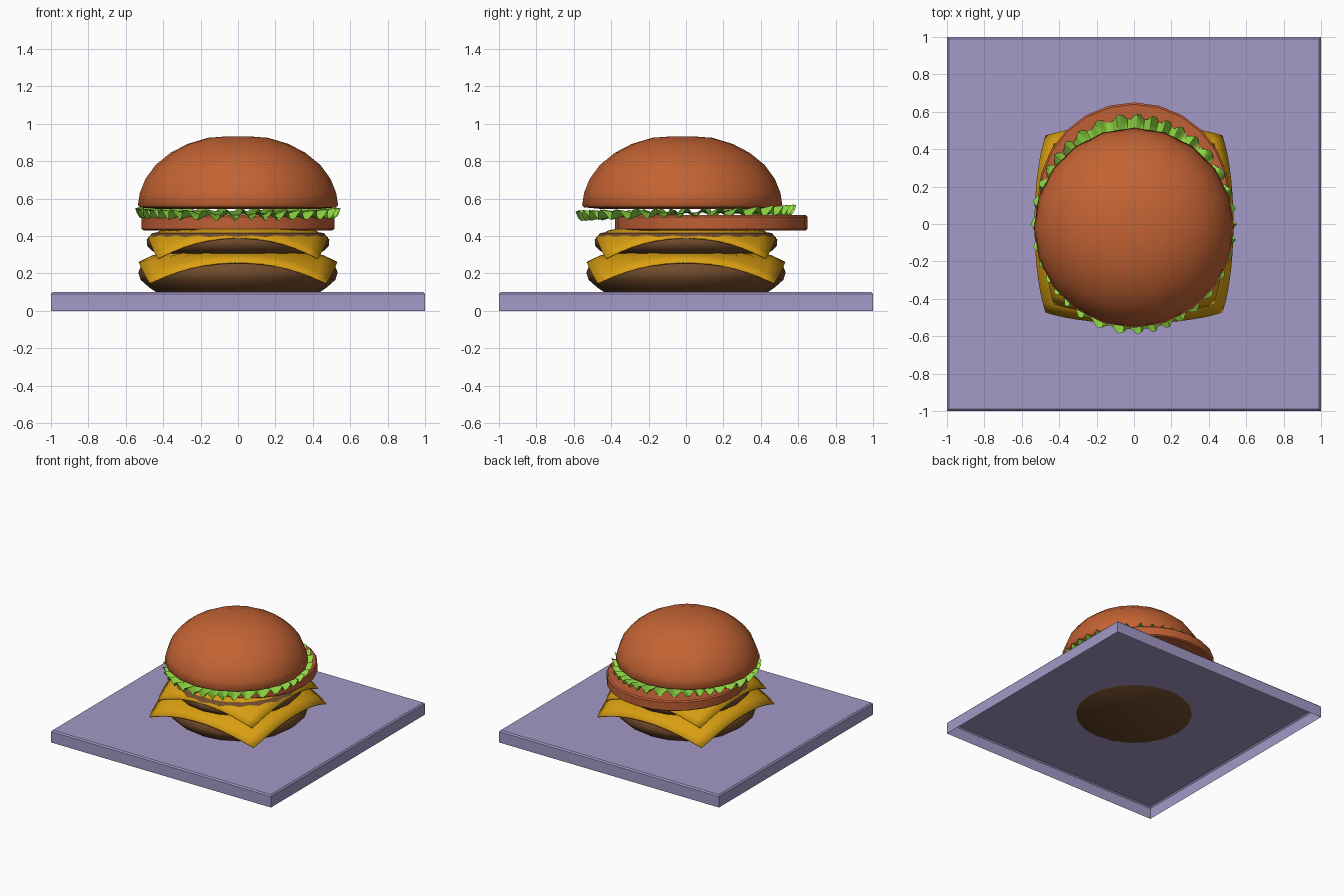
import bpy, bmesh, math
from math import sin, cos, pi

if "Cube" in bpy.data.objects:
    bpy.data.objects.remove(bpy.data.objects["Cube"])


def material(name, rgb):
    m = bpy.data.materials.new(name)
    m.diffuse_color = (*rgb, 1)
    m.use_nodes = True
    m.node_tree.nodes["Principled BSDF"].inputs["Base Color"].default_value = m.diffuse_color
    return m


BUN = material("toasted bun", (0.55, 0.125, 0.034))
TOMATO = material("tomato red", (0.52, 0.115, 0.036))
MEAT = material("grilled meat", (0.17, 0.072, 0.026))
CHEESE = material("cheese yellow", (0.70, 0.35, 0.006))
LEAF = material("leaf green", (0.27, 0.68, 0.055))
LILAC = material("tray lilac", (0.37, 0.32, 0.57))


def finish(bm, name, mat, angle=None):
    bmesh.ops.recalc_face_normals(bm, faces=bm.faces)
    me = bpy.data.meshes.new(name)
    bm.to_mesh(me)
    bm.free()
    me.materials.append(mat)
    ob = bpy.data.objects.new(name, me)
    bpy.context.collection.objects.link(ob)
    if angle:
        bpy.ops.object.select_all(action='DESELECT')
        ob.select_set(True)
        bpy.context.view_layer.objects.active = ob
        bpy.ops.object.shade_smooth_by_angle(angle=math.radians(angle))
    return ob


def lathe(name, profile, mat, y=0, sides=20, angle=50):
    """Closed round part from (radius, height) pairs, bottom to top."""
    bm = bmesh.new()
    rings = [[bm.verts.new((r * cos(2 * pi * i / sides), y + r * sin(2 * pi * i / sides), z))
              for i in range(sides)] for r, z in profile]
    for a, b in zip(rings, rings[1:]):
        for i in range(sides):
            j = (i + 1) % sides
            bm.faces.new((a[i], a[j], b[j], b[i]))
    bm.faces.new(rings[0][::-1])
    bm.faces.new(rings[-1])
    return finish(bm, name, mat, angle)


def cheese_slice(name, half, top):
    """Square sheet draped over a patty, corners hanging down."""
    bm = bmesh.new()
    n = 14
    bmesh.ops.create_grid(bm, x_segments=n, y_segments=n, size=1)
    for v in bm.verts:
        u, w = v.co.x, v.co.y
        pull = half * (1 - 0.11 * u * u * w * w)
        r = math.hypot(u, w) * pull / half
        drop = 0.48 * max(0, r - 0.72) ** 1.75
        v.co = (u * pull, w * pull, top - drop)
    ob = finish(bm, name, CHEESE, 60)
    mod = ob.modifiers.new("thickness", 'SOLIDIFY')
    mod.thickness = 0.008
    mod.offset = 0
    return ob


# Tray: thin shell, open underneath, with a small top bevel
bm = bmesh.new()
rings = [[bm.verts.new((sx * h, sy * h, z)) for sx, sy in ((-1, -1), (1, -1), (1, 1), (-1, 1))]
         for h, z in ((1, 0), (1, 0.09), (0.99, 0.1))]
for a, b in zip(rings, rings[1:]):
    for i in range(4):
        j = (i + 1) % 4
        bm.faces.new((a[i], a[j], b[j], b[i]))
bm.faces.new(rings[-1])
finish(bm, "tray", LILAC)

# Patties
lathe("lower_patty", [(0.43, 0.095), (0.475, 0.125), (0.52, 0.165), (0.533, 0.205),
                      (0.515, 0.25), (0.465, 0.285), (0.38, 0.3)], MEAT)
lathe("upper_patty", [(0.41, 0.305), (0.46, 0.32), (0.487, 0.35), (0.488, 0.38),
                      (0.46, 0.415), (0.36, 0.432)], MEAT)

# Cheese slices
cheese_slice("lower_cheese", 0.53, 0.309)
cheese_slice("upper_cheese", 0.48, 0.441)

# Tomato slice, slid towards the back
lathe("tomato", [(0.505, 0.43), (0.515, 0.438), (0.515, 0.502), (0.505, 0.512)],
      TOMATO, y=0.135, sides=24, angle=30)

# Lettuce: tilted leaf disc with a ruffled, ragged rim
bm = bmesh.new()
N = 176
prev = None
for k, (r, amp) in enumerate(((0.36, 0), (0.44, 0.004), (0.50, 0.016), (0.54, 0.024), (0.575, 0.03))):
    ring = []
    for i in range(N):
        t = 2 * pi * i / N
        wave = sin(36 * t + 1.5 * sin(5 * t) + 0.25 * k)
        rr = r + (0.016 * cos(36 * t + 1.5 * sin(5 * t)) if k > 2 else 0)
        y = rr * sin(t)
        ring.append(bm.verts.new((rr * cos(t) * 0.93, y, 0.524 + 0.026 * y + amp * wave)))
    if prev:
        for i in range(N):
            j = (i + 1) % N
            bm.faces.new((prev[i], prev[j], ring[j], ring[i]))
    else:
        bm.faces.new(ring)
    prev = ring
finish(bm, "lettuce", LEAF, 60)

# Bun top
lathe("bun_top", [(0.44, 0.545), (0.525, 0.553), (0.535, 0.565), (0.525, 0.63), (0.495, 0.705),
                  (0.44, 0.78), (0.36, 0.845), (0.27, 0.892), (0.16, 0.925), (0.05, 0.933)],
      BUN, y=-0.02, angle=70)
